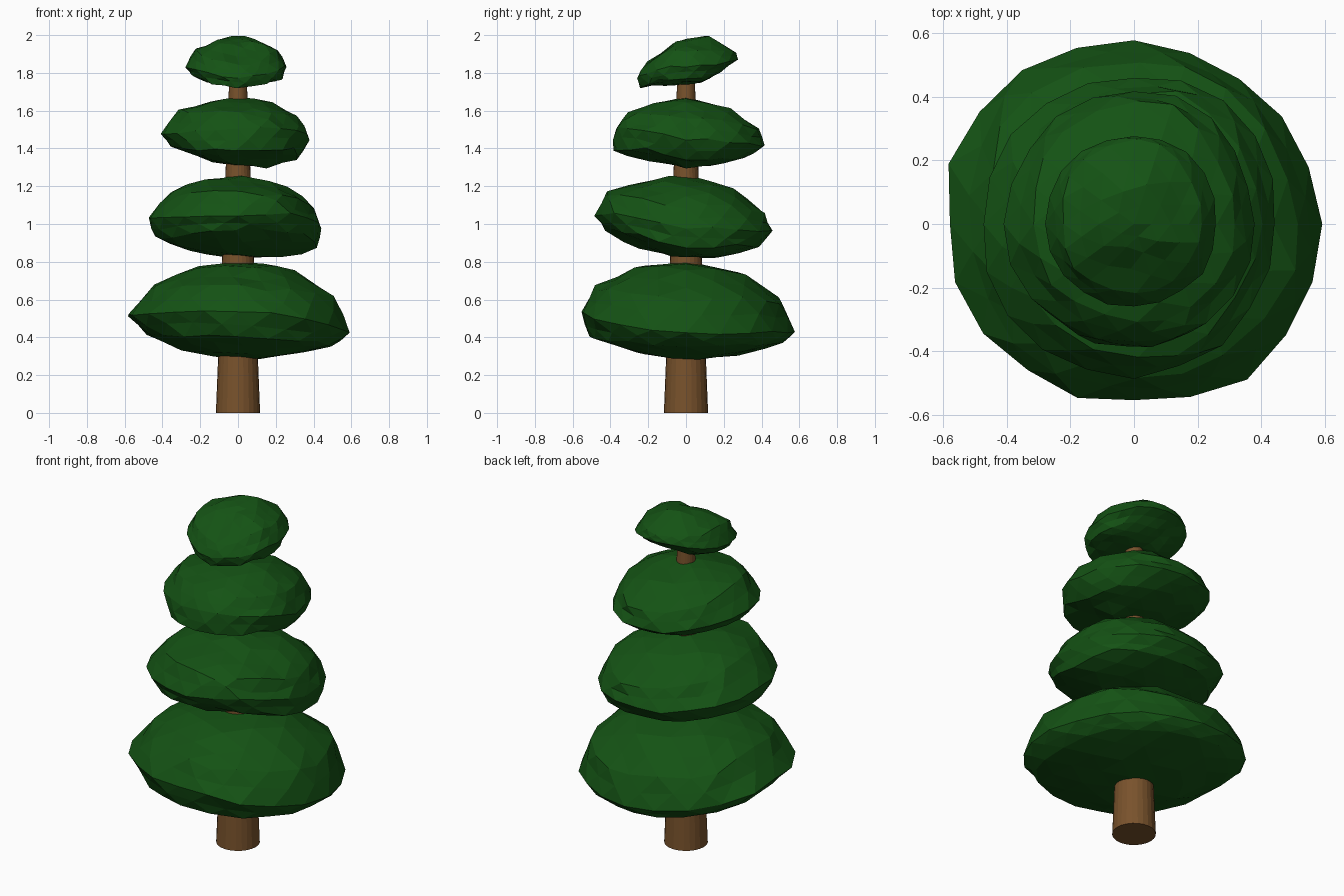
import bpy, bmesh, math, random

if "Cube" in bpy.data.objects:
    bpy.data.objects.remove(bpy.data.objects["Cube"])

random.seed(4)


def material(name, rgb):
    m = bpy.data.materials.new(name)
    m.diffuse_color = (*rgb, 1)
    m.use_nodes = True
    m.node_tree.nodes["Principled BSDF"].inputs["Base Color"].default_value = m.diffuse_color
    return m


def finish(name, bm, mat):
    me = bpy.data.meshes.new(name)
    bm.to_mesh(me)
    bm.free()
    me.materials.append(mat)
    ob = bpy.data.objects.new(name, me)
    bpy.context.collection.objects.link(ob)
    return ob


bark = material("bark", (0.19, 0.085, 0.025))
leaf = material("leaf", (0.007, 0.085, 0.007))

# Tapered trunk
bm = bmesh.new()
bmesh.ops.create_cone(bm, cap_ends=True, segments=24, radius1=0.117, radius2=0.043, depth=1.85)
bmesh.ops.translate(bm, verts=bm.verts, vec=(0, 0, 0.925))
finish("trunk", bm, bark)


def tier(name, z_low, z_high, sides, bulge, lift=0):
    """Lumpy faceted ball; sides = (radius, z) profiles towards +x, +y, -x, -y.
    bulge = extra width on the four diagonals, lift = raised front right rim."""
    profiles = [[(0, z_low)] + s + [(0, z_high)] for s in sides]

    def sample(profile, t):
        i = min(int(t), 5)
        f = t - i
        return [a + (b - a) * f for a, b in zip(profile[i], profile[i + 1])]

    bm = bmesh.new()
    bmesh.ops.create_icosphere(bm, subdivisions=3, radius=1)
    for v in bm.verts:
        t = (math.asin(max(-1, min(1, v.co.z))) / math.pi + 0.5) * 6
        ang = math.atan2(v.co.y, v.co.x) % math.tau
        q = ang / (math.pi / 2)
        k = int(q) % 4
        f = 0.5 - 0.5 * math.cos((q - int(q)) * math.pi)
        (r0, z0), (r1, z1) = sample(profiles[k], t), sample(profiles[(k + 1) % 4], t)
        diagonal = abs(math.sin(2 * ang))
        r = (r0 + (r1 - r0) * f) * (1 + bulge[k] * diagonal) * random.uniform(0.985, 1.03)
        z = z0 + (z1 - z0) * f
        if k == 3 and 0.5 < t < 3.5:
            z += lift * diagonal
        if 0.3 < t < 5.7:
            z += random.uniform(-0.007, 0.007)
        v.co = (r * math.cos(ang), r * math.sin(ang), z)
    finish(name, bm, leaf)


# Foliage tiers, bottom to top
tier("foliage_bottom", 0.28, 0.80, [
    [(.25, .30), (.50, .355), (.575, .42), (.51, .61), (.28, .77)],
    [(.27, .30), (.50, .365), (.56, .43), (.50, .59), (.32, .735)],
    [(.28, .33), (.49, .42), (.58, .52), (.45, .67), (.23, .78)],
    [(.25, .32), (.50, .40), (.56, .54), (.47, .67), (.26, .77)]],
    (0, .06, .01, .04))
tier("foliage_lower", 0.825, 1.26, [
    [(.26, .825), (.42, .87), (.435, .98), (.39, 1.10), (.25, 1.21)],
    [(.18, .82), (.39, .88), (.45, .96), (.41, 1.06), (.25, 1.19)],
    [(.25, .86), (.42, .92), (.475, 1.03), (.35, 1.17), (.20, 1.235)],
    [(.25, .86), (.43, .96), (.475, 1.04), (.42, 1.17), (.20, 1.235)]],
    (.06, 0, .02, .0), .035)
tier("foliage_upper", 1.305, 1.67, [
    [(.17, 1.30), (.32, 1.34), (.375, 1.45), (.31, 1.565), (.17, 1.645)],
    [(.15, 1.305), (.31, 1.35), (.415, 1.41), (.385, 1.50), (.25, 1.61)],
    [(.20, 1.355), (.35, 1.41), (.40, 1.475), (.32, 1.60), (.16, 1.65)],
    [(.20, 1.33), (.39, 1.385), (.37, 1.50), (.30, 1.59), (.17, 1.645)]],
    (.01, .01, .0, .04), .03)
tier("foliage_top", 1.74, 1.98, [
    [(.16, 1.745), (.235, 1.775), (.255, 1.835), (.21, 1.925), (.11, 1.97)],
    [(.09, 1.755), (.18, 1.81), (.275, 1.87), (.26, 1.91), (.12, 1.995)],
    [(.16, 1.75), (.24, 1.785), (.275, 1.835), (.225, 1.925), (.12, 1.97)],
    [(.12, 1.73), (.24, 1.725), (.255, 1.775), (.215, 1.84), (.08, 1.94)]],
    (.02, .02, .02, .02))
